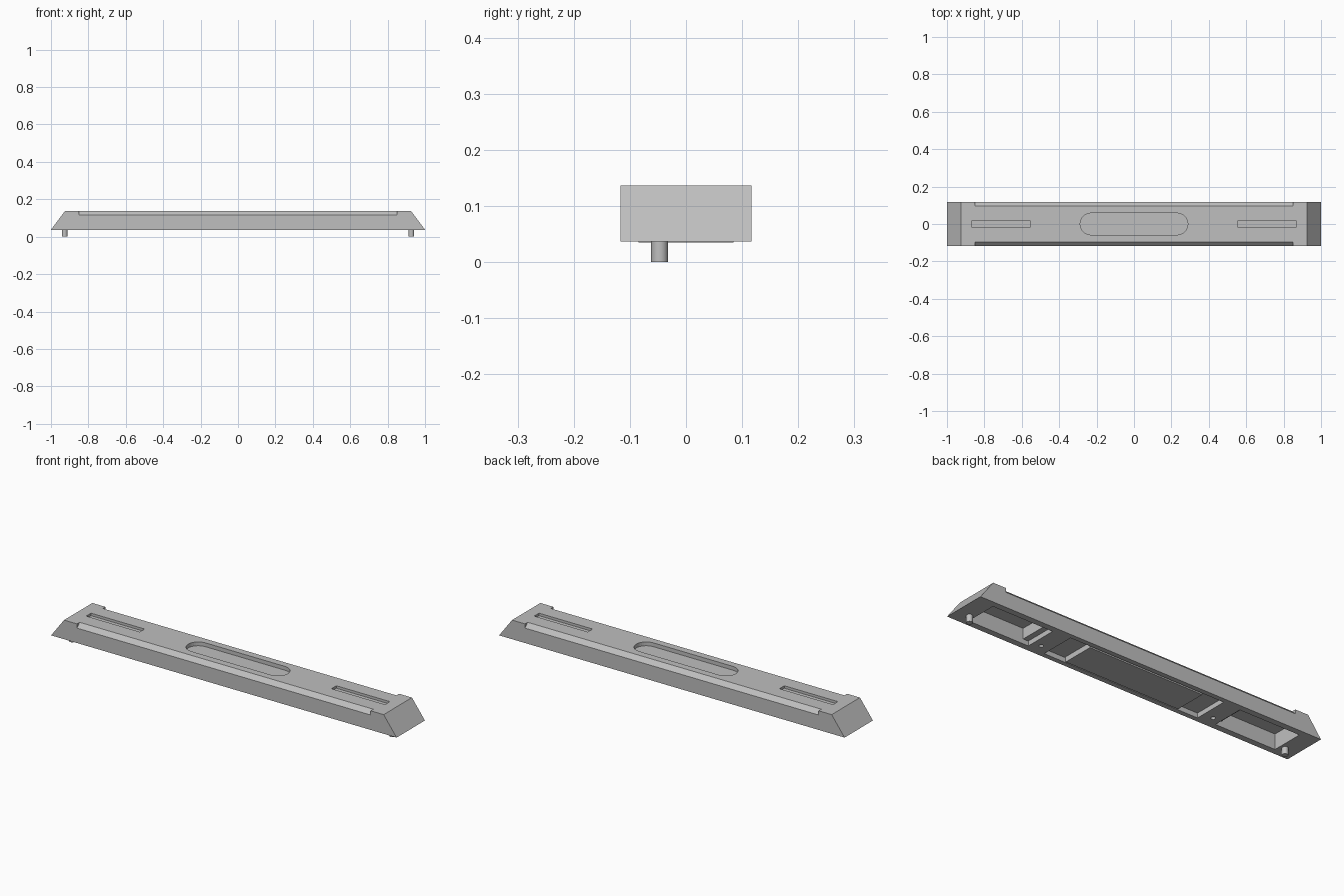
import bpy, bmesh, math
from mathutils import Matrix

if "Cube" in bpy.data.objects:
    bpy.data.objects.remove(bpy.data.objects["Cube"])

grey = bpy.data.materials.new("matte_grey")
grey.use_nodes = True
colour = (0.52, 0.52, 0.52, 1)
grey.diffuse_color = colour
grey.node_tree.nodes["Principled BSDF"].inputs["Base Color"].default_value = colour

BASE, TOP, HALF = 0.037, 0.137, 0.117


def prism(name, outline, depth, matrix):
    """Extrude a flat outline along its local z, then place it."""
    bm = bmesh.new()
    face = bm.faces.new([bm.verts.new((a, b, 0)) for a, b in outline])
    moved = bmesh.ops.extrude_face_region(bm, geom=[face])["geom"]
    bmesh.ops.translate(bm, vec=(0, 0, depth),
                        verts=[v for v in moved if isinstance(v, bmesh.types.BMVert)])
    bmesh.ops.recalc_face_normals(bm, faces=bm.faces)
    bmesh.ops.transform(bm, matrix=matrix, verts=bm.verts)
    mesh = bpy.data.meshes.new(name)
    bm.to_mesh(mesh)
    bm.free()
    mesh.materials.append(grey)
    obj = bpy.data.objects.new(name, mesh)
    bpy.context.collection.objects.link(obj)
    return obj


def box(name, x0, x1, y0, y1, z0, z1):
    outline = [(x0, y0), (x1, y0), (x1, y1), (x0, y1)]
    return prism(name, outline, z1 - z0, Matrix.Translation((0, 0, z0)))


def cylinder(name, x, y, r, z0, z1, n=24):
    ring = [(x + r * math.cos(2 * math.pi * i / n), y + r * math.sin(2 * math.pi * i / n))
            for i in range(n)]
    return prism(name, ring, z1 - z0, Matrix.Translation((0, 0, z0)))


# Long bar with sloped ends
upright = Matrix.Translation((0, HALF, 0)) @ Matrix.Rotation(math.pi / 2, 4, 'X')
bar = prism("bar_body", [(-1, BASE), (1, BASE), (0.925, TOP), (-0.925, TOP)],
            2 * HALF, upright)
cutters = []

# Bevelled notches along both top edges
along_x = Matrix(((0, 0, 1, -0.85), (1, 0, 0, 0), (0, 1, 0, 0), (0, 0, 0, 1)))
for s in (-1, 1):
    wedge = [(s * (HALF + 0.01), TOP - 0.032), (s * (HALF + 0.01), TOP + 0.01),
             (s * (HALF - 0.032), TOP + 0.01)]
    cutters.append(prism("edge_notch_cutter", wedge, 1.7, along_x))

# Rounded recess in the middle of the top
R, STRAIGHT, N = 0.058, 0.23, 16
oblong = []
for s in (1, -1):
    for i in range(N + 1):
        a = -math.pi / 2 + math.pi * i / N
        oblong.append((s * (STRAIGHT + R * math.cos(a)), s * R * math.sin(a)))
cutters.append(prism("oblong_cutter", oblong, 0.05, Matrix.Translation((0, 0, TOP - 0.02))))

# Wide shallow recess under the bar
cutters.append(box("under_recess_cutter", -0.45, 0.45, -0.092, 0.092, 0, BASE + 0.025))

for s in (-1, 1):
    def span(a, b):
        return sorted((s * a, s * b))
    # Narrow top slots, deep end pockets with a shelf, and screw holes
    cutters.append(box("slot_cutter", *span(0.555, 0.865), -0.02, 0.02, TOP - 0.013, TOP + 0.03))
    cutters.append(box("pocket_cutter", *span(0.58, 0.9), -0.085, 0.085, 0, BASE + 0.08))
    cutters.append(box("shelf_cutter", *span(0.55, 0.6), -0.085, 0.085, 0, BASE + 0.025))
    cutters.append(cylinder("screw_hole_cutter", s * 0.505, -0.048, 0.011, 0, BASE + 0.03))

for c in cutters:
    mod = bar.modifiers.new(c.name, 'BOOLEAN')
    mod.operation = 'DIFFERENCE'
    mod.solver = 'EXACT'
    mod.object = c
bpy.context.view_layer.update()
evaluated = bar.evaluated_get(bpy.context.evaluated_depsgraph_get())
result = bpy.data.meshes.new_from_object(evaluated)
bar.modifiers.clear()
bar.data = result
for c in cutters:
    bpy.data.objects.remove(c)

# Cover filling the middle of the under recess
box("under_cover", -0.33, 0.33, -0.085, 0.085, BASE - 0.002, BASE + 0.026)

# Locating pins
for s, side in ((1, "left"), (-1, "right")):
    pin = cylinder(side + "_pin", s * 0.927, -0.047, 0.015, 0, BASE + 0.002)
    bpy.ops.object.select_all(action='DESELECT')
    pin.select_set(True)
    bpy.context.view_layer.objects.active = pin
    bpy.ops.object.shade_smooth_by_angle(angle=math.radians(30))
